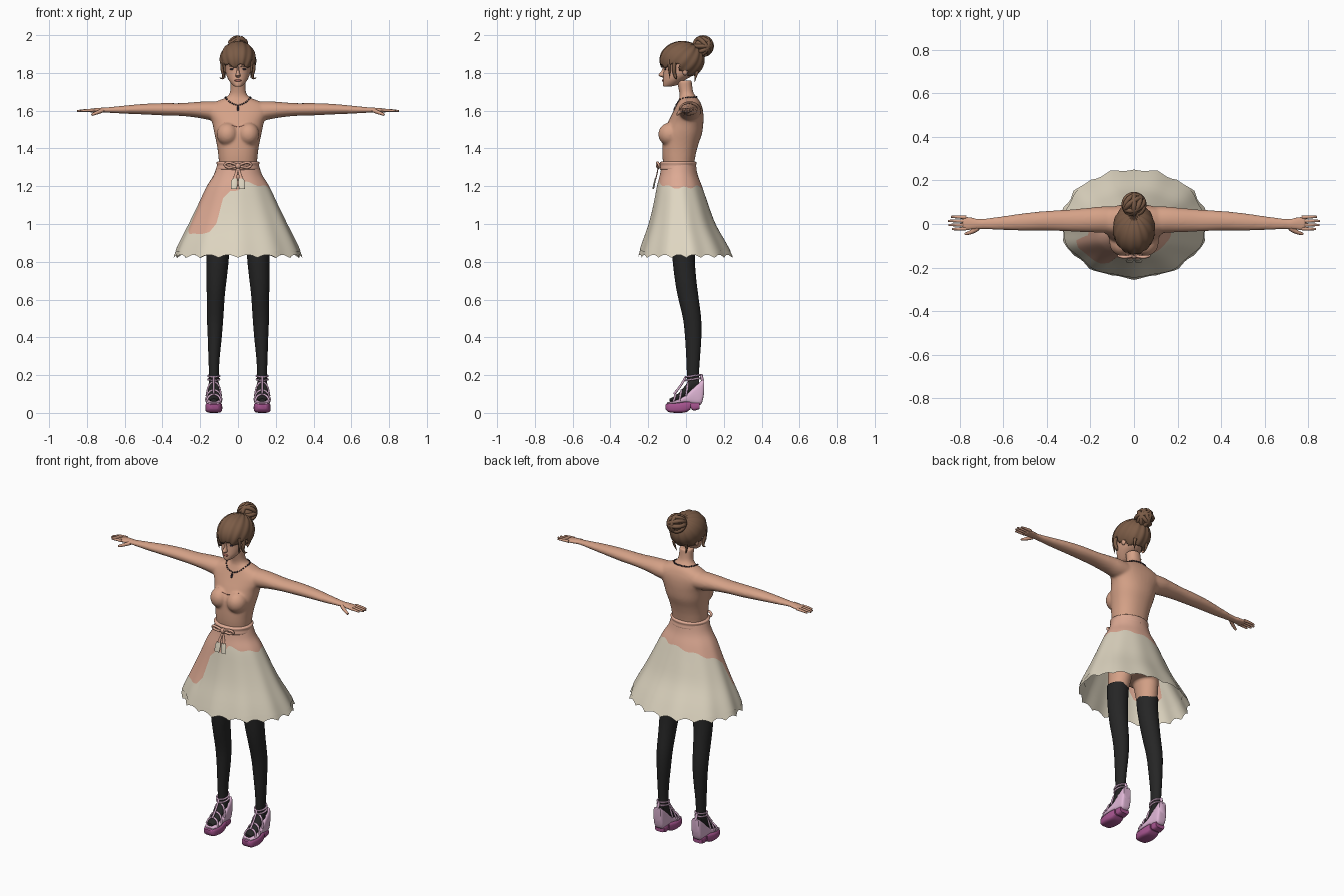
import bpy, bmesh
from math import sin, cos, pi, radians, copysign
from mathutils import Vector, Matrix

cube = bpy.data.objects.get("Cube")
if cube:
    bpy.data.objects.remove(cube)


def material(name, r, g, b):
    m = bpy.data.materials.new(name)
    col = [(c / 255) ** 2.2 for c in (r, g, b)] + [1]
    m.use_nodes = True
    m.diffuse_color = col
    m.node_tree.nodes["Principled BSDF"].inputs["Base Color"].default_value = col
    return m


skin = material("skin", 212, 160, 134)
pink = material("dusty pink cloth", 220, 168, 146)
cream = material("cream cloth", 222, 213, 192)
black = material("black tights", 42, 42, 42)
lilac = material("pale lilac", 222, 180, 212)
magenta = material("magenta sole", 165, 85, 142)
brown = material("brown hair", 122, 92, 72)
lips = material("lips", 176, 108, 98)
dark = material("dark beads", 52, 46, 56)


def finish(bm, name, *mats):
    """Turn a bmesh into a smooth-shaded object."""
    bmesh.ops.recalc_face_normals(bm, faces=bm.faces)
    me = bpy.data.meshes.new(name)
    bm.to_mesh(me)
    bm.free()
    for m in mats:
        me.materials.append(m)
    ob = bpy.data.objects.new(name, me)
    bpy.context.collection.objects.link(ob)
    bpy.ops.object.select_all(action='DESELECT')
    ob.select_set(True)
    bpy.context.view_layer.objects.active = ob
    bpy.ops.object.shade_smooth_by_angle(angle=radians(50))
    return ob


def dense(rows, k=4):
    """Catmull-Rom subdivision of a table of ring rows."""
    out = []
    for i in range(len(rows) - 1):
        p, q, r, s = (rows[max(0, min(len(rows) - 1, i + d))] for d in (-1, 0, 1, 2))
        for j in range(k):
            t = j / k
            out.append([b + t / 2 * (c - a + t * (2*a - 5*b + 4*c - d + t * (3*(b - c) + d - a)))
                        for a, b, c, d in zip(p, q, r, s)])
    return out + [rows[-1]]


def loft(bm, rows, axis='z', side=1, n=28, power=1.0):
    """Capped skin over rows (position, a low, a high, b low, b high)."""
    rings = []
    for p, a0, a1, b0, b1 in dense(rows):
        ring = []
        for i in range(n):
            c, s = cos(2 * pi * i / n), sin(2 * pi * i / n)
            a = (a0 + a1) / 2 + (a1 - a0) / 2 * copysign(abs(c) ** power, c)
            b = (b0 + b1) / 2 + (b1 - b0) / 2 * copysign(abs(s) ** power, s)
            x, y, z = {'x': (p, a, b), 'y': (a, p, b), 'z': (a, b, p)}[axis]
            ring.append(bm.verts.new((x * side, y, z)))
        rings.append(ring)
    for lo, hi in zip(rings, rings[1:]):
        for i in range(n):
            bm.faces.new((lo[i], lo[i-1], hi[i-1], hi[i]))
    bm.faces.new(rings[0])
    bm.faces.new(rings[-1])


def part(name, mat, rows, **kw):
    bm = bmesh.new()
    loft(bm, rows, **kw)
    return finish(bm, name, mat)


def ball(bm, loc, size, segs=20):
    m = Matrix.Translation(loc) @ Matrix.Diagonal((*size, 1))
    return bmesh.ops.create_uvsphere(bm, u_segments=segs, v_segments=segs // 2 + 2, radius=1, matrix=m)['verts']


def tube(name, mat, pts, r, radii=None, closed=False, flat=1.0):
    """Round strand through the points, tapering with the given radii."""
    cu = bpy.data.curves.new(name, 'CURVE')
    cu.dimensions = '3D'
    cu.bevel_depth, cu.bevel_resolution, cu.resolution_u, cu.use_fill_caps = r, 2, 6, True
    sp = cu.splines.new('NURBS')
    sp.points.add(len(pts) - 1)
    for i, p in enumerate(pts):
        sp.points[i].co = (*p, 1)
        sp.points[i].radius = radii[i] if radii else 1
    sp.use_endpoint_u, sp.order_u, sp.use_cyclic_u = not closed, 3, closed
    cu.materials.append(mat)
    ob = bpy.data.objects.new(name, cu)
    bpy.context.collection.objects.link(ob)
    return ob


def sym(rows):
    return [(p, -h, h, lo, hi) for p, h, lo, hi in rows]


# Body: torso, neck, bust and arms fused into one skin
bm = bmesh.new()
loft(bm, sym([(.96, .15, -.1, .09), (1.1, .15, -.11, .09), (1.2, .135, -.12, .07), (1.3, .103, -.12, .045),
              (1.36, .104, -.125, .05), (1.42, .112, -.125, .065), (1.48, .125, -.12, .085),
              (1.54, .138, -.095, .092), (1.58, .16, -.075, .092), (1.61, .17, -.06, .088),
              (1.635, .145, -.048, .08), (1.655, .1, -.04, .07), (1.672, .06, -.035, .055),
              (1.7, .042, -.036, .038), (1.76, .04, -.05, .03)]), n=40, power=.9)
for side in (1, -1):
    ball(bm, (.055 * side, -.085, 1.475), (.058, .062, .062))
    loft(bm, [(.08, -.045, .08, 1.54, 1.648), (.15, -.04, .08, 1.55, 1.65), (.21, -.038, .074, 1.562, 1.647),
              (.3, -.034, .066, 1.572, 1.64), (.4, -.03, .06, 1.575, 1.64), (.5, -.03, .05, 1.58, 1.636),
              (.6, -.028, .036, 1.584, 1.627), (.7, -.024, .024, 1.59, 1.617), (.73, -.026, .028, 1.59, 1.616),
              (.77, -.03, .036, 1.59, 1.612), (.79, -.026, .034, 1.592, 1.61)], axis='x', side=side)
    # bare upper thighs above the stockings
    loft(bm, [(.84, .05, .16, -.07, .045), (.95, .03, .155, -.085, .07), (1.02, .01, .15, -.09, .08)], side=side)
body = finish(bm, "body", skin)
rm = body.modifiers.new("fuse", 'REMESH')
rm.mode, rm.voxel_size, rm.use_smooth_shade = 'VOXEL', .007, True
sm = body.modifiers.new("soften", 'SMOOTH')
sm.iterations, sm.factor = 5, .5

# Head with nose and ears
bm = bmesh.new()
loft(bm, sym([(1.727, .014, -.118, -.09), (1.735, .028, -.122, -.05), (1.76, .048, -.122, -.01),
              (1.79, .062, -.12, .04), (1.82, .068, -.118, .06), (1.86, .074, -.122, .07),
              (1.91, .072, -.11, .065), (1.945, .04, -.07, .03)]), n=40)
loft(bm, sym([(1.776, .008, -.125, -.1), (1.783, .014, -.141, -.1), (1.79, .012, -.146, -.1),
              (1.81, .007, -.13, -.1), (1.835, .006, -.122, -.1)]), n=16)
for side in (1, -1):
    ball(bm, (.07 * side, -.005, 1.815), (.01, .016, .028))
head = finish(bm, "head", skin)

bpy.context.view_layer.update()
deps = bpy.context.evaluated_depsgraph_get()
body_now, head_now = body.evaluated_get(deps), head.evaluated_get(deps)


def front_hit(ob, x, z):
    return ob.ray_cast(Vector((x, -1, z)), Vector((0, 1, 0)))[1]


# Facial features
bm = bmesh.new()
for side in (1, -1):
    ball(bm, front_hit(head_now, .03 * side, 1.82), (.014, .004, .005))
    tube("eyebrow", brown, [front_hit(head_now, x * side, z) for x, z in
                            ((.014, 1.834), (.03, 1.84), (.046, 1.836))], .003)
finish(bm, "eyes", dark)
bm = bmesh.new()
ball(bm, front_hit(head_now, 0, 1.76), (.018, .006, .006))
finish(bm, "mouth", lips)

# Hair cap: ridged strands running from the crown, open over the face
bm = bmesh.new()
verts = ball(bm, (0, 0, 0), (1, 1, 1), 96)
tilt = Matrix.Rotation(radians(-35), 3, 'X')
for v in verts:
    ridge = 1 + .018 * sin(14 * Vector((v.co.x, v.co.y + 1e-6)).angle_signed(Vector((1, 0))))
    d = tilt @ v.co * ridge
    v.co = (d.x * .096, -.021 + d.y * .118, 1.868 + d.z * .1)


def over_face(f):
    x, y, z = f.calc_center_median()
    return z < 1.785 or (y < -.035 and z < 1.838 + .01 * sin(x * 90)) or (y < .01 and z < 1.81)


bmesh.ops.delete(bm, geom=[f for f in bm.faces if over_face(f)], context='FACES')
hair = finish(bm, "hair_cap", brown)
hair.modifiers.new("thickness", 'SOLIDIFY').thickness = .01

# Bun with wrapped coils, loose side locks and nape wisps
bm = bmesh.new()
ball(bm, (0, .088, 1.94), (.045, .045, .045))
finish(bm, "bun", brown)
for k in range(6):
    spin = Matrix.Rotation(k * pi / 6, 3, 'Y') @ Matrix.Rotation(radians(25 * (k % 3)), 3, 'X')
    tube("bun_coil", brown, [Vector((0, .09, 1.942)) + spin @ Vector((.047 * cos(a * pi / 6), .047 * sin(a * pi / 6), 0))
                             for a in range(12)], .012, closed=True)
for side in (1, -1):
    tube("side_lock", brown, [(.078 * side, -.06, 1.87), (.085 * side, -.065, 1.82), (.074 * side, -.06, 1.79),
                              (.08 * side, -.05, 1.765), (.098 * side, -.05, 1.775)], .011, [1, 1, .8, .5, .1])
    tube("front_lock", brown, [(.07 * side, -.09, 1.87), (.076 * side, -.09, 1.82), (.066 * side, -.085, 1.77)],
         .009, [1, .8, .1])
    tube("nape_wisp", brown, [(.04 * side, .06, 1.81), (.045 * side, .05, 1.78), (.03 * side, .045, 1.75)],
         .01, [1, .7, .1])

# Fingers and thumbs
for side in (1, -1):
    for i, tip in enumerate((.835, .85, .853, .84)):
        y = -.021 + .017 * i
        tube("finger", skin, [(.77 * side, y, 1.602), (.81 * side, y * 1.1, 1.602), (tip * side, y * 1.1, 1.598)],
             .0085, [1, .9, .55])
    tube("thumb", skin, [(.715 * side, -.018, 1.602), (.74 * side, -.038, 1.592), (.775 * side, -.046, 1.578)],
         .011, [1, 1, .55])

# Bodice neckline and back seam
tube("neckline", lips, [front_hit(body_now, x, 1.535 - .022 * (1 - abs(x) / .07)) for x in
                        (-.07, -.045, -.02, 0, .02, .045, .07)], .0015)

# Beaded necklace with a pendant
bm = bmesh.new()
for i in range(36):
    a = 2 * pi * i / 36
    drop = max(0, -sin(a)) ** 3 * .012
    loc = Vector((.062 * cos(a), .01 + .062 * sin(a), 1.663 + .022 * sin(a) - drop))
    hit = body_now.closest_point_on_mesh(loc)
    ball(bm, hit[1] + hit[2] * .002, (.0042,) * 3, 8)
for z in (1.615, 1.605):
    ball(bm, front_hit(body_now, 0, z), (.006, .005, .009), 10)
finish(bm, "necklace", dark)

# Skirt: a flared shell split along a wandering dye line
profile = dense([(1.32, .108, -.128, .05), (1.26, .128, -.138, .062), (1.2, .165, -.153, .085),
                 (1.1, .212, -.172, .12), (1, .26, -.196, .158), (.9, .31, -.23, .215), (.82, .345, -.255, .258)], 6)
dye = [(0, 1.19), (60, 1.2), (110, 1.18), (160, 1.14), (190, 1.1), (198, .97), (208, .94), (238, .96),
       (244, 1.0), (246, 1.13), (256, 1.17), (270, 1.185), (285, 1.22), (325, 1.2), (360, 1.19)]


def dye_line(deg):
    for (a, z), (b, w) in zip(dye, dye[1:]):
        if a <= deg <= b:
            return z + (w - z) * (deg - a) / (b - a) + .006 * sin(radians(deg * 9))


def skirt_point(a, z, inset=0):
    for p, q in zip(profile, profile[1:]):
        if p[0] >= z >= q[0]:
            t = (p[0] - z) / (p[0] - q[0])
            _, hx, lo, hi = (u + (v - u) * t for u, v in zip(p, q))
            fold = 1 + .016 * sin(11 * a) * (1.3 - z) / .45 - inset
            return hx * fold * cos(a), (lo + hi) / 2 + (hi - lo) / 2 * fold * sin(a), z


def shell(name, levels, split, mats, inset=0, n=180):
    """Sheet of skirt rings; faces below row 'split' take the second material."""
    bm = bmesh.new()
    cols = [[bm.verts.new(skirt_point(2 * pi * i / n, z, inset)) for z in levels(360 * i / n)] for i in range(n)]
    for i in range(n):
        for j in range(len(cols[i]) - 1):
            f = bm.faces.new((cols[i-1][j], cols[i][j], cols[i][j+1], cols[i-1][j+1]))
            f.material_index = int(j >= split)
    return finish(bm, name, *mats)


def skirt_rows(deg):
    top, mid, hem = 1.315, dye_line(deg), .858 + .006 * sin(radians(deg * 7))
    return [top + (mid - top) * k / 10 for k in range(10)] + [mid + (hem - mid) * k / 10 for k in range(11)]


shell("skirt", skirt_rows, 10, (pink, cream))
shell("hem_frill", lambda d: [.9, .87, .85, .821 + .016 * abs(sin(radians(d * 10)))], 0, (cream, cream), .012)

# Sash and bow
part("sash", pink, sym([(1.285, .106, -.13, .048), (1.292, .114, -.138, .056), (1.31, .111, -.136, .053),
                        (1.325, .114, -.138, .056), (1.332, .104, -.128, .046)]), n=48)
bm = bmesh.new()
ball(bm, (0, -.145, 1.308), (.016, .014, .016))
finish(bm, "bow_knot", pink)
for side in (1, -1):
    tube("bow_loop", pink, [(0, -.145, 1.308), (.04 * side, -.155, 1.33), (.075 * side, -.145, 1.318),
                            (.06 * side, -.14, 1.298), (.02 * side, -.148, 1.302), (0, -.145, 1.308)], .007)
    part("bow_tail", pink, [(1.3, -.006, .006, -.15, -.144), (1.26, -.02, -.004, -.158, -.152),
                            (1.22, -.03, -.008, -.17, -.163)], side=side, n=12)
    part("tail_end", cream, [(1.24, -.03, -.004, -.166, -.158), (1.215, -.038, -.002, -.172, -.163),
                             (1.185, -.036, -.006, -.178, -.169)], side=side, n=12)

# Legs and wedge sandals
for side in (1, -1):
    part("stocking", black, [(.87, .046, .166, -.073, .05), (.8, .05, .166, -.07, .047), (.7, .061, .167, -.058, .055),
                             (.62, .07, .165, -.044, .065), (.5, .078, .164, -.016, .08), (.4, .086, .16, -.005, .081),
                             (.28, .098, .156, .002, .073), (.2, .101, .153, .005, .068), (.13, .104, .152, .01, .07)], side=side)
    at = lambda rows: [(p, .128 - h, .128 + h, lo, hi) for p, h, lo, hi in rows]
    kw = dict(axis='y', side=side, power=.55)
    part("foot", black, at([(-.088, .018, .06, .075), (-.045, .032, .062, .1), (0, .03, .085, .15),
                            (.03, .027, .11, .19), (.07, .022, .14, .19)]), axis='y', side=side)
    part("platform", magenta, at([(-.108, .022, .02, .045), (-.09, .037, .004, .052), (-.04, .045, 0, .055),
                                  (0, .041, .004, .06), (.025, .035, .02, .06)]), **kw)
    part("heel_tip", magenta, at([(.022, .026, .03, .06), (.04, .032, .012, .06), (.072, .03, .02, .055)]), **kw)
    part("wedge", lilac, at([(-.1, .028, .046, .056), (-.05, .043, .05, .068), (0, .038, .055, .095),
                             (.04, .034, .045, .135), (.08, .031, .045, .17), (.095, .024, .1, .176)]), **kw)
    # straps arching over the foot
    for y, w, base, top in ((-.066, .038, .06, .1), (-.035, .042, .065, .122), (0, .038, .09, .165)):
        tube("strap", lilac, [(side * (.128 + w * cos(a * pi / 6)), y + .012 * sin(a * pi / 6),
                               base + (top - base) * sin(a * pi / 6)) for a in range(7)], .0055)
    for z in (.178, .196):
        tube("ankle_strap", lilac, [(side * (.128 + .031 * cos(a * pi / 6)), .037 + .04 * sin(a * pi / 6),
                                     z + .006 * sin(a * pi / 6)) for a in range(12)], .005, closed=True)
    tube("instep_strap", lilac, [(side * .128, -.065, .1), (side * .128, -.03, .135), (side * .128, -.002, .19)], .006)
    tube("heel_strap", lilac, [(side * .128, .09, .165), (side * .128, .082, .185), (side * .128, .08, .205)], .008)
